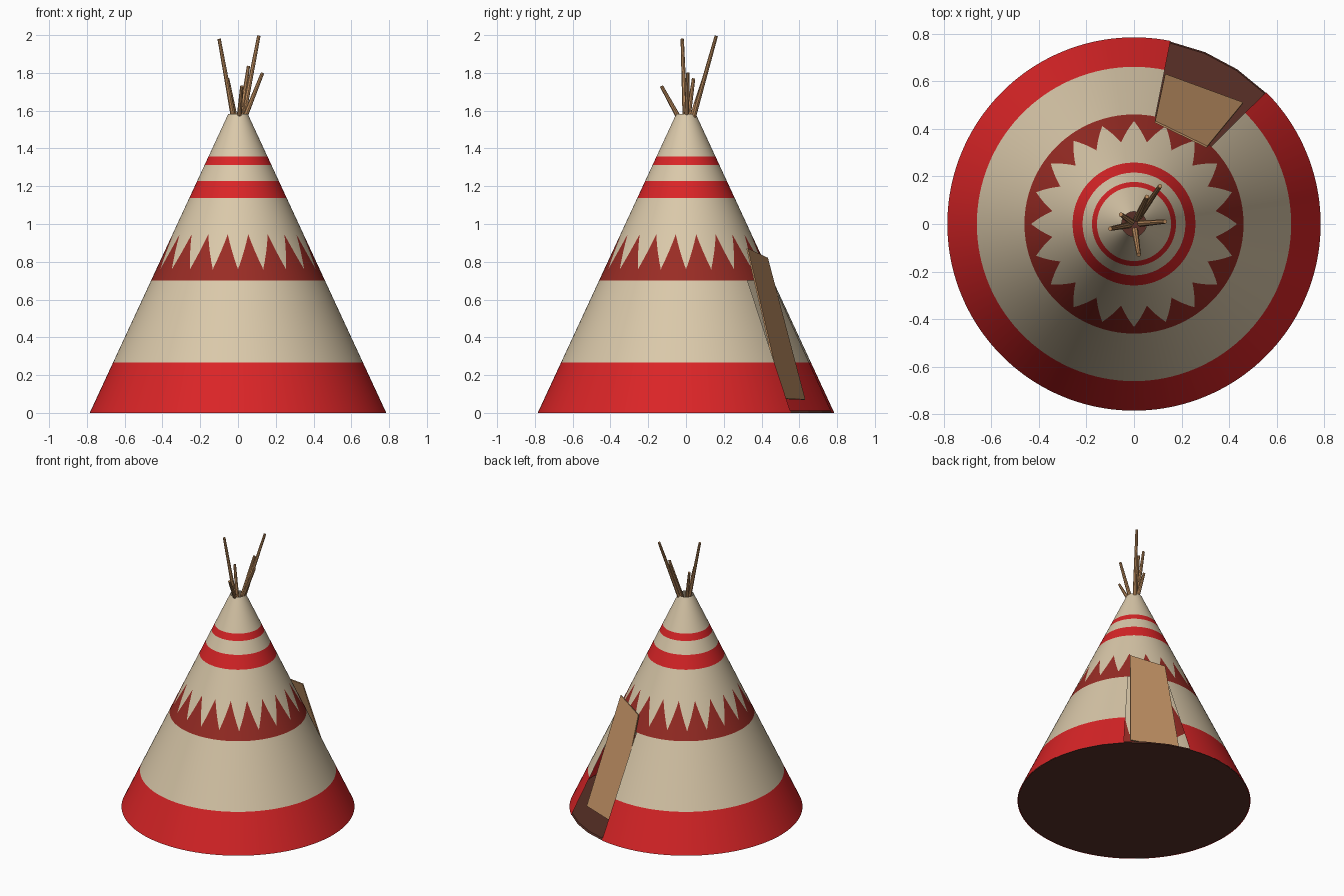
import bpy, bmesh, math
from mathutils import Vector

if "Cube" in bpy.data.objects:
    bpy.data.objects.remove(bpy.data.objects["Cube"])


def mat(name, rgb):
    m = bpy.data.materials.new(name)
    m.diffuse_color = (*rgb, 1)
    m.use_nodes = True
    m.node_tree.nodes["Principled BSDF"].inputs["Base Color"].default_value = m.diffuse_color
    return m


RED = mat("bright red", (0.70, 0.018, 0.02))
DARK_RED = mat("dark red", (0.32, 0.025, 0.018))
CREAM = mat("cream canvas", (0.70, 0.58, 0.40))
TAN = mat("tan hide", (0.56, 0.30, 0.135))
WOOD = mat("pole wood", (0.50, 0.26, 0.11))
BROWN = mat("dark brown", (0.10, 0.03, 0.02))


def make(name, bm, mats, smooth=False):
    me = bpy.data.meshes.new(name)
    bm.to_mesh(me)
    bm.free()
    for m in mats:
        me.materials.append(m)
    for p in me.polygons:
        p.use_smooth = smooth
    ob = bpy.data.objects.new(name, me)
    bpy.context.collection.objects.link(ob)
    return ob


# Canvas cone: rows at the painted band edges, one of them a zigzag
N, TEETH = 160, 20
R0, R1, TOP = 0.785, 0.052, 1.582
ROWS = [0, 0.268, 0.70, "zigzag", 0.955, 1.137, 1.228, 1.313, 1.358, TOP]
BANDS = [0, 1, 2, 1, 1, 0, 1, 0, 1]          # 0 red, 1 cream, 2 dark red
DOOR = range(20, 35)                         # columns from 45 to 78.75 degrees


def cone_point(i, z):
    a = 2 * math.pi * i / N
    if z == "zigzag":
        step = N // TEETH
        t = abs((i % step) / step - 0.5) * 2   # 1 in the valleys, 0 at the tips
        z = 0.945 - 0.185 * t
    r = R0 + (R1 - R0) * z / TOP
    return r * math.cos(a), r * math.sin(a), z


bm = bmesh.new()
grid = [[bm.verts.new(cone_point(i, z)) for i in range(N)] for z in ROWS]
for k, band in enumerate(BANDS):
    for i in range(N):
        if k < 2 and i in DOOR:              # doorway stays open
            continue
        j = (i + 1) % N
        f = bm.faces.new((grid[k][i], grid[k][j], grid[k + 1][j], grid[k + 1][i]))
        f.material_index = band
make("canvas_cone", bm, [RED, CREAM, DARK_RED], True)

# Floor
bm = bmesh.new()
bmesh.ops.create_cone(bm, cap_ends=True, segments=32, radius1=0.782,
                      radius2=0.776, depth=0.012)
bmesh.ops.translate(bm, verts=bm.verts, vec=(0, 0, 0.006))
make("floor", bm, [BROWN])

# Door flap: leaning board, tucked in at the bottom and proud at the top
bm = bmesh.new()
corners = [(0.458, 0.508, 0.075), (0.13, 0.628, 0.07),
           (0.088, 0.43, 0.82), (0.307, 0.324, 0.87)]
bm.faces.new([bm.verts.new(c) for c in corners])
flap = make("door_flap", bm, [TAN])
sol = flap.modifiers.new("thickness", "SOLIDIFY")
sol.thickness = 0.008
sol.offset = 0

# Poles sticking out of the smoke hole
TIPS = [(0.11, 0.16, 1.995), (-0.10, -0.02, 1.98), (0.13, 0.01, 1.80),
        (0.02, -0.13, 1.73), (0.055, 0.115, 1.835), (-0.055, 0.04, 1.77)]
for n, tip in enumerate(TIPS):
    tip = Vector(tip)
    base = Vector((tip.x * 0.2, tip.y * 0.2, 1.54))
    d = tip - base
    bm = bmesh.new()
    bmesh.ops.create_cone(bm, cap_ends=True, segments=8, radius1=0.014,
                          radius2=0.009, depth=d.length)
    bm.transform(d.to_track_quat("Z", "Y").to_matrix().to_4x4())
    bmesh.ops.translate(bm, verts=bm.verts, vec=(tip + base) / 2)
    make(f"pole_{n + 1}", bm, [WOOD])
